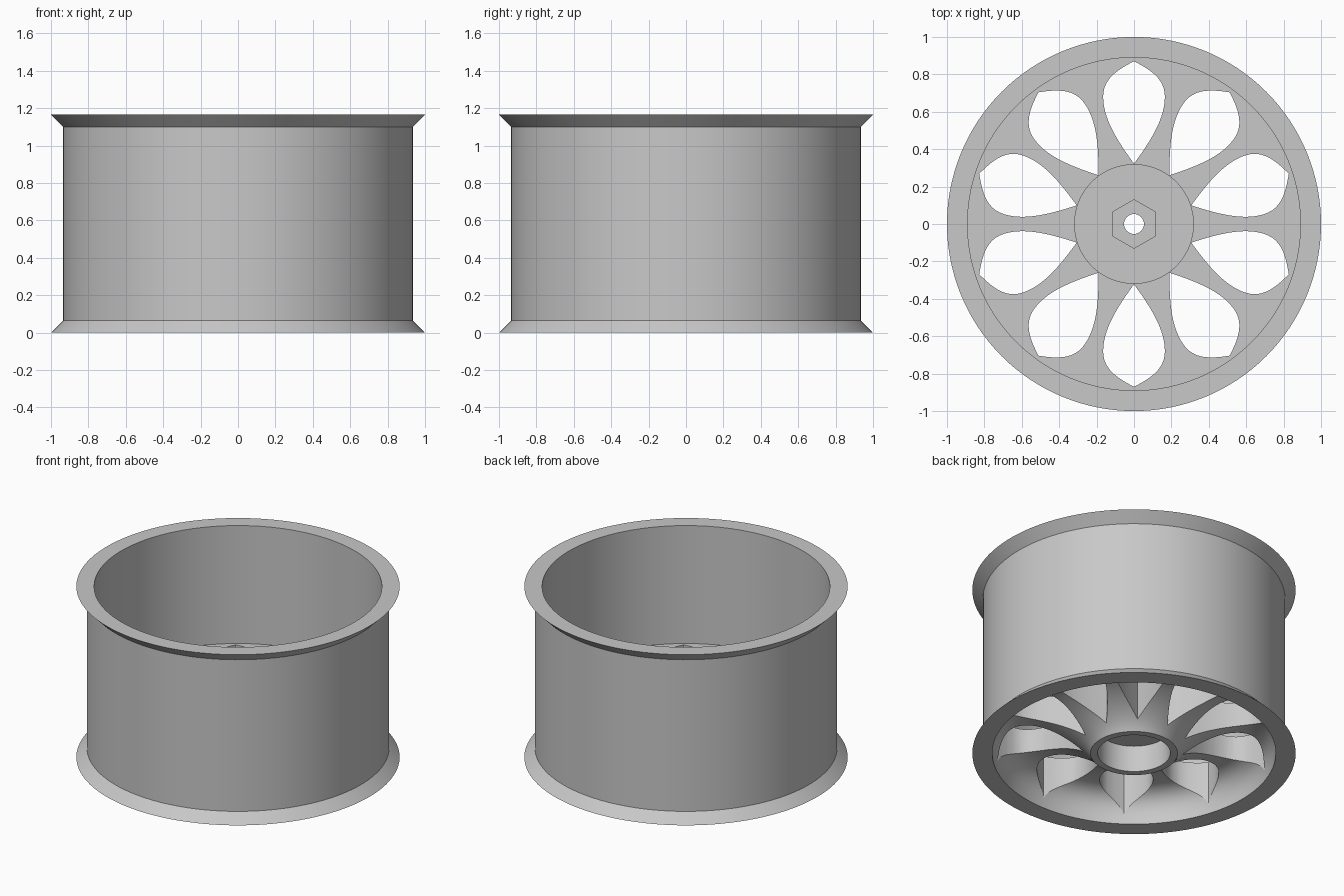
import bpy, bmesh, math
from mathutils import Vector, Matrix
from mathutils.geometry import interpolate_bezier

cube = bpy.data.objects.get("Cube")
if cube:
    bpy.data.objects.remove(cube, do_unlink=True)

HEIGHT, PLATE, HOLES, SEGMENTS = 1.165, 0.36, 10, 128

grey = bpy.data.materials.new("wheel_grey")
grey.use_nodes = True
color = (0.58, 0.58, 0.58, 1)
grey.diffuse_color = color
grey.node_tree.nodes["Principled BSDF"].inputs["Base Color"].default_value = color


def bezier(a, b, c, d, count):
    pts = interpolate_bezier(*(Vector((*p, 0)) for p in (a, b, c, d)), count)
    return [(p.x, p.y) for p in pts]


def finish(name, bm):
    bmesh.ops.recalc_face_normals(bm, faces=bm.faces)
    mesh = bpy.data.meshes.new(name)
    bm.to_mesh(mesh)
    bm.free()
    mesh.materials.append(grey)
    obj = bpy.data.objects.new(name, mesh)
    bpy.context.collection.objects.link(obj)
    return obj


def lathe(name, profile):
    # Closed radius/height outline turned around the z axis
    bm = bmesh.new()
    rings = []
    for i in range(SEGMENTS):
        a = math.tau * i / SEGMENTS
        rings.append([bm.verts.new((r * math.cos(a), r * math.sin(a), z))
                      for r, z in profile])
    n = len(profile)
    for i, ring in enumerate(rings):
        after = rings[(i + 1) % SEGMENTS]
        for j in range(n):
            k = (j + 1) % n
            bm.faces.new((ring[j], after[j], after[k], ring[k]))
    return finish(name, bm)


def add_prism(bm, outline, low, high, angle=0):
    turn = Matrix.Rotation(angle, 3, "Z")
    bottom, top = ([bm.verts.new(turn @ Vector((x, y, z))) for x, y in outline]
                   for z in (low, high))
    bm.faces.new(bottom[::-1])
    bm.faces.new(top)
    n = len(outline)
    for i in range(n):
        j = (i + 1) % n
        bm.faces.new((bottom[i], bottom[j], top[j], top[i]))


def cut(target, cutter):
    cutter.hide_render = True
    mod = target.modifiers.new("cut", "BOOLEAN")
    mod.operation, mod.solver, mod.object = "DIFFERENCE", "EXACT", cutter
    bpy.ops.object.select_all(action="DESELECT")
    target.select_set(True)
    bpy.context.view_layer.objects.active = target
    bpy.ops.object.modifier_apply(modifier=mod.name)
    bpy.data.objects.remove(cutter, do_unlink=True)


# Arched underside between the hub boss and the barrel
arch = (bezier((0.27, 0), (0.32, 0.08), (0.5, 0.2), (0.7, 0.2), 14)
        + bezier((0.7, 0.2), (0.82, 0.2), (0.877, 0.12), (0.877, 0), 12)[1:])

# Hub bore, arch, flared barrel and top of the spoke plate
profile = [(0.053, 0.18), (0.225, 0.18), (0.225, 0)] + arch + [
    (1, 0), (0.935, 0.065), (0.935, HEIGHT - 0.065), (1, HEIGHT),
    (0.89, HEIGHT), (0.89, PLATE),
    (0.32, PLATE), (0.32, PLATE + 0.01), (0.053, PLATE + 0.01)]
wheel = lathe("wheel_rim", profile)

# Teardrop openings that leave the spokes
side = (bezier((0.322, 0), (0.44, 0.085), (0.56, 0.165), (0.68, 0.165), 14)
        + bezier((0.68, 0.165), (0.77, 0.165), (0.82, 0.1), (0.87, 0), 12)[1:])
teardrop = side + [(x, -y) for x, y in side[-2:0:-1]]
bm = bmesh.new()
for i in range(HOLES):
    add_prism(bm, teardrop, -0.1, PLATE + 0.2, math.tau * (i / HOLES + 0.25))
cut(wheel, finish("opening_cutter", bm))

# Hexagonal nut pocket in the hub
hexagon = [(0.13 * math.sin(math.tau * i / 6), 0.13 * math.cos(math.tau * i / 6))
           for i in range(6)]
bm = bmesh.new()
add_prism(bm, hexagon, 0.26, PLATE + 0.2)
cut(wheel, finish("nut_cutter", bm))

bpy.ops.object.shade_smooth_by_angle(angle=math.radians(25))
